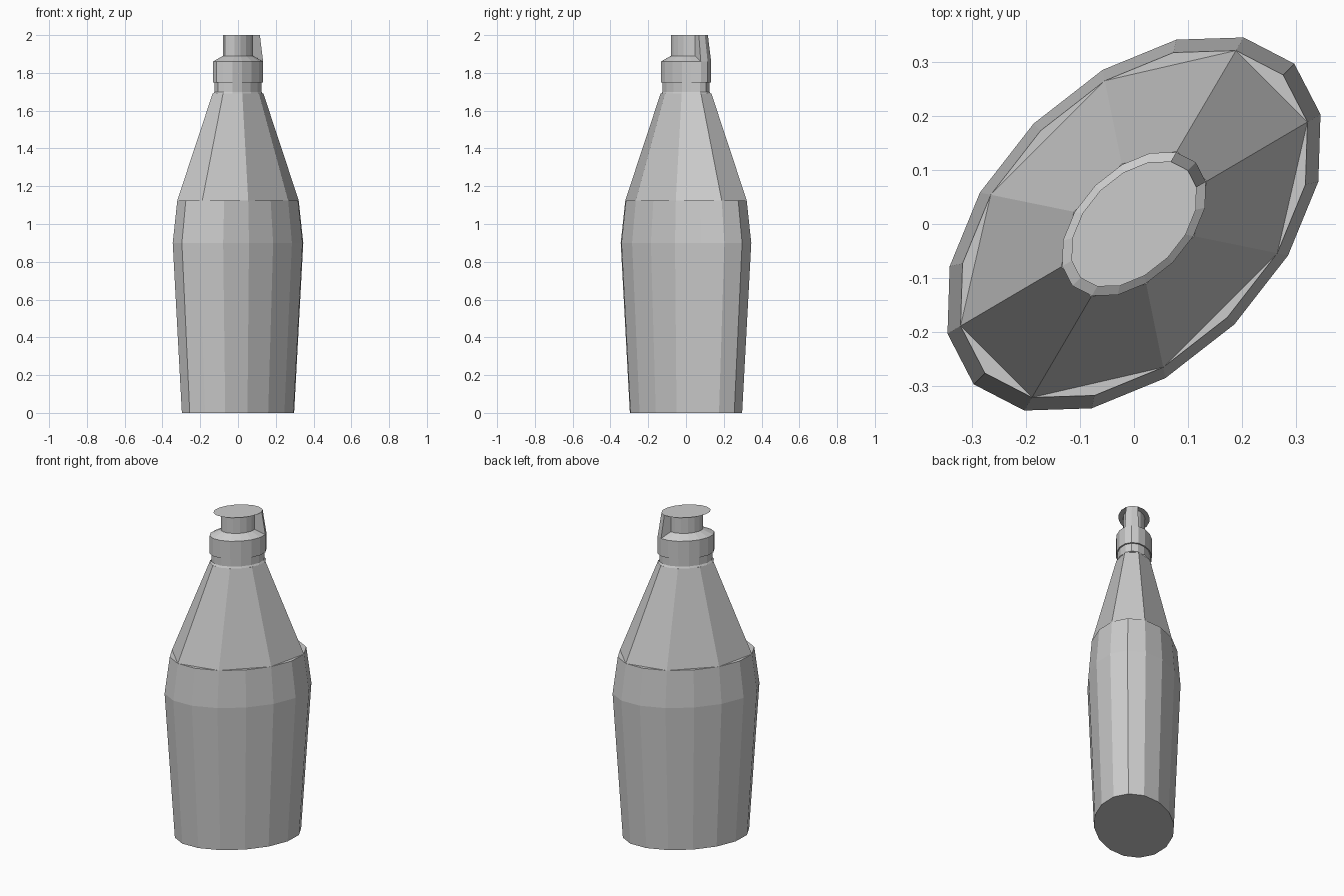
import bpy, bmesh
from math import cos, sin, pi, sqrt

if "Cube" in bpy.data.objects:
    bpy.data.objects.remove(bpy.data.objects["Cube"])

A, B, N = 0.42, 0.263, 16   # oval half-axes (long axis on the x=y diagonal), sides


def pt(k, s, z):
    """Point k of the 16-sided oval, scaled by s, at height z."""
    u, v = s * A * cos(2 * pi * k / N), s * B * sin(2 * pi * k / N)
    return ((u - v) / sqrt(2), (u + v) / sqrt(2), z)


def finish(bm, name):
    bmesh.ops.recalc_face_normals(bm, faces=bm.faces)
    me = bpy.data.meshes.new(name)
    bm.to_mesh(me)
    bm.free()
    ob = bpy.data.objects.new(name, me)
    bpy.context.collection.objects.link(ob)
    return ob


def loft(name, profile, ks=range(N), bottom=False, top=False):
    """Stack oval rings given as (scale, z) pairs and bridge them."""
    bm = bmesh.new()
    rings = [[bm.verts.new(pt(k, s, z)) for k in ks] for s, z in profile]
    n = len(rings[0])
    for r0, r1 in zip(rings, rings[1:]):
        for i in range(n):
            j = (i + 1) % n
            bm.faces.new((r0[i], r0[j], r1[j], r1[i]))
    if bottom:
        bm.faces.new(rings[0][::-1])
    if top:
        bm.faces.new(rings[-1])
    return finish(bm, name)


# Lower bottle with its flat shoulder ledge
loft("bottle_body", [(0.86, 0), (1.0, 0.9), (0.93, 1.125)], bottom=True, top=True)

# Tapering upper bottle uses every second point, so it has eight facets
loft("bottle_shoulder", [(0.93, 1.125), (0.39, 1.69)], ks=range(1, N, 2), top=True)

# Neck and cap collar with sloped top
loft("neck", [(0.38, 1.69), (0.36, 1.70), (0.36, 1.75)])
loft("cap_collar", [(0.36, 1.75), (0.385, 1.75), (0.385, 1.86), (0.233, 1.89)])

# Pull-up stem and thin lid disc
loft("cap_stem", [(0.233, 1.89), (0.233, 2.0)])
loft("lid_disc", [(0.30, 2.0), (0.335, 2.0)], bottom=True)

# Spout web joining the collar to the lid at one end of the oval
bm = bmesh.new()
cols = [[bm.verts.new(pt(k, s, z)) for s, z in
         ((0.233, 1.89), (0.385, 1.86), (0.335, 2.0), (0.233, 2.0))]
        for k in (-1, 0, 1)]
for c0, c1 in zip(cols, cols[1:]):
    for i in range(4):
        j = (i + 1) % 4
        bm.faces.new((c0[i], c1[i], c1[j], c0[j]))
bm.faces.new(cols[0])
bm.faces.new(cols[-1][::-1])
finish(bm, "spout")
